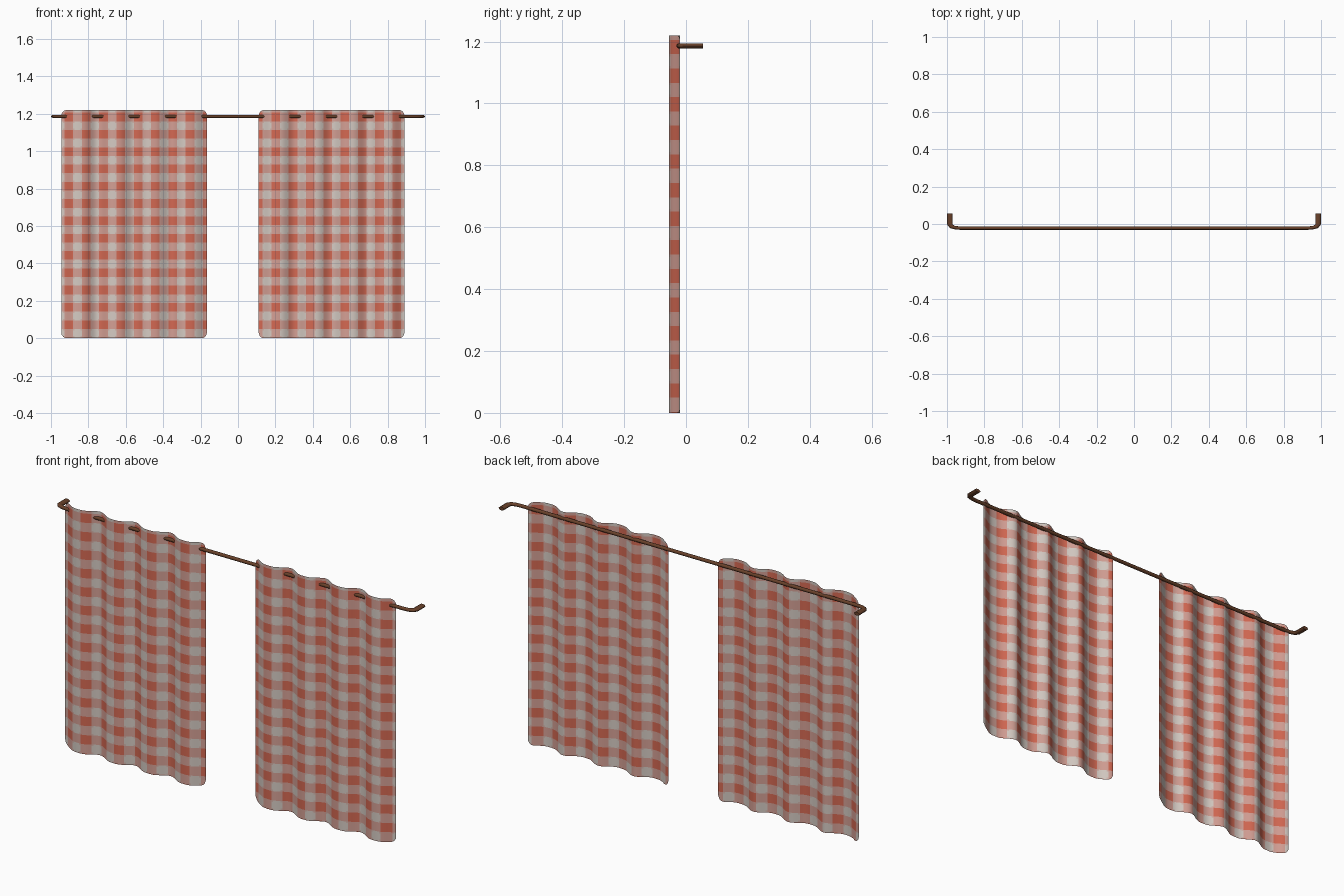
import bpy, bmesh, math
from mathutils import Vector

old = bpy.data.objects.get("Cube")
if old:
    bpy.data.objects.remove(old, do_unlink=True)


def material(name, rgb):
    mat = bpy.data.materials.new(name)
    mat.use_nodes = True
    colour = (*rgb, 1)
    mat.diffuse_color = colour
    mat.node_tree.nodes["Principled BSDF"].inputs["Base Color"].default_value = colour
    return mat


CLOTH = [
    material("cotton white", (0.67, 0.60, 0.55)),
    material("pale pink", (0.66, 0.47, 0.42)),
    material("check pink", (0.66, 0.35, 0.30)),
    material("check red", (0.66, 0.14, 0.085)),
]
BROWN = material("rod brown", (0.14, 0.053, 0.023))

WIDTH, HEIGHT, CORNER = 0.78, 1.22, 0.03
CHECK = 0.0925
STEP = CHECK / 12
FOLD = WIDTH / 4
FIRST_X, FIRST_Z = 0.041, 0.0725


def make_object(name, bm, mats):
    mesh = bpy.data.meshes.new(name)
    bm.to_mesh(mesh)
    bm.free()
    obj = bpy.data.objects.new(name, mesh)
    bpy.context.collection.objects.link(obj)
    for mat in mats:
        mesh.materials.append(mat)
    bpy.ops.object.select_all(action="DESELECT")
    obj.select_set(True)
    bpy.context.view_layer.objects.active = obj
    bpy.ops.object.shade_smooth_by_angle(angle=math.radians(40))
    return obj


def grid_lines(first, length):
    """Grid lines aligned to the checks, with both cloth edges included."""
    start = first - CHECK
    inner = [start + i * STEP for i in range(int((length + CHECK) / STEP) + 2)]
    return [0] + [v for v in inner if 0.001 < v < length - 0.001] + [length]


def check_colour(d, z):
    """Gingham: red where bands cross, pink on one band, white between."""
    a = abs((d - FIRST_X + CHECK / 2) % CHECK - CHECK / 2) / (CHECK / 4)
    b = abs((z - FIRST_Z + CHECK / 2) % CHECK - CHECK / 2) / (CHECK / 4)
    if a ** 4 + b ** 4 < 1.15:
        return 3
    if a > 1 and b > 1:
        return 0 if (2 - a) ** 2 + (2 - b) ** 2 < 1.3 else 1
    return 2


# Pleated cloth panels with rounded corners
def curtain(name, outer_x, direction):
    bm = bmesh.new()
    rows = grid_lines(FIRST_Z, HEIGHT)
    columns = []
    for d in grid_lines(FIRST_X, WIDTH):
        inset = max(0, CORNER - min(d, WIDTH - d))
        low = CORNER - math.sqrt(CORNER ** 2 - inset ** 2)
        wave = ((1 + math.cos(math.tau * d / FOLD)) / 2) ** 1.5
        y = -0.055 + 0.036 * wave
        columns.append([bm.verts.new((outer_x + direction * d, y,
                                      min(max(z, low), HEIGHT - low))) for z in rows])
    for left, right in zip(columns, columns[1:]):
        for i in range(len(rows) - 1):
            quad = [left[i], right[i], right[i + 1], left[i + 1]]
            face = bm.faces.new(quad if direction > 0 else quad[::-1])
            centre = face.calc_center_median()
            face.material_index = check_colour(abs(centre.x - outer_x), centre.z)
    bmesh.ops.remove_doubles(bm, verts=bm.verts[:], dist=0.0001)
    make_object(name, bm, CLOTH)


curtain("right_curtain", -0.945, 1)
curtain("left_curtain", 0.89, -1)

# Rod with bent, flattened ends returning to the wall: x, y, half width
half = [(-0.985, 0.055, 0.015), (-0.985, 0.0, 0.015), (-0.977, -0.012, 0.012),
        (-0.96, -0.019, 0.009), (-0.93, -0.022, 0.009)]
path = half + [(-x, y, w) for x, y, w in reversed(half)]
SIDES = 12
bm = bmesh.new()
rings = []
for i, (x, y, w) in enumerate(path):
    before, after = path[max(i - 1, 0)], path[min(i + 1, len(path) - 1)]
    along = Vector((after[0] - before[0], after[1] - before[1], 0)).normalized()
    side = Vector((-along.y, along.x, 0))
    ring = []
    for k in range(SIDES):
        t = math.tau * k / SIDES
        ring.append(bm.verts.new(Vector((x, y, 1.186)) + side * w * math.cos(t)
                                 + Vector((0, 0, 0.0085 * math.sin(t)))))
    rings.append(ring)
for a, b in zip(rings, rings[1:]):
    for k in range(SIDES):
        n = (k + 1) % SIDES
        bm.faces.new((a[k], a[n], b[n], b[k]))
bm.faces.new(rings[0])
bm.faces.new(rings[-1])
bmesh.ops.recalc_face_normals(bm, faces=bm.faces[:])
make_object("curtain_rod", bm, [BROWN])
